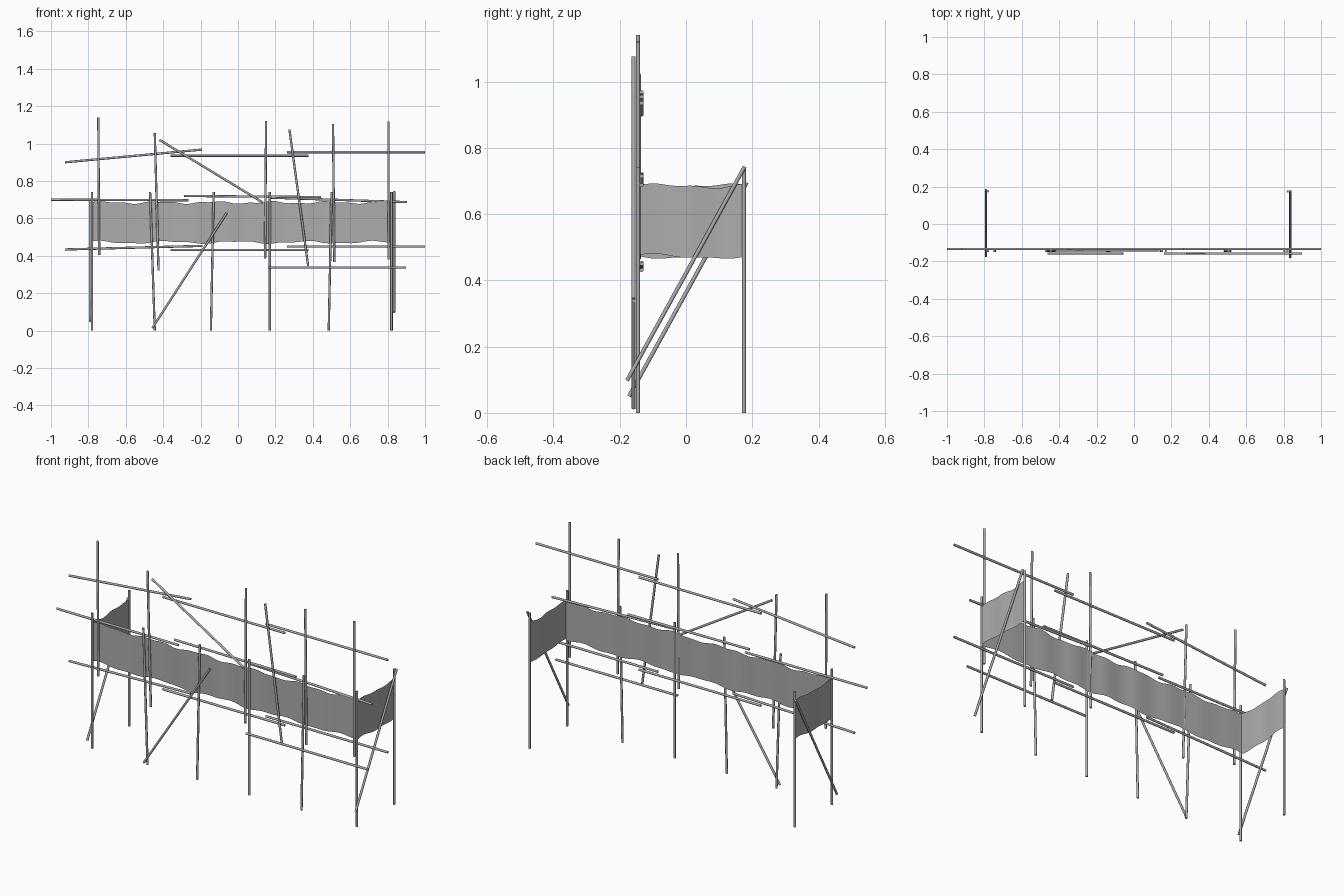
import bpy, bmesh, math
from mathutils import Vector

cube = bpy.data.objects.get("Cube")
if cube:
    bpy.data.objects.remove(cube)


def material(name, value):
    m = bpy.data.materials.new(name)
    m.use_nodes = True
    colour = (value, value, value, 1)
    m.diffuse_color = colour
    m.node_tree.nodes["Principled BSDF"].inputs["Base Color"].default_value = colour
    return m


steel = material("pole grey", 0.42)
fabric = material("cloth grey", 0.42)


def pole(name, start, end, radius=0.006):
    """Round pole between two points."""
    a, b = Vector(start), Vector(end)
    bpy.ops.mesh.primitive_cylinder_add(vertices=12, radius=radius,
                                        depth=(b - a).length, location=(a + b) / 2)
    ob = bpy.context.object
    ob.name = name
    ob.rotation_euler = (b - a).to_track_quat('Z', 'Y').to_euler()
    ob.data.materials.append(steel)
    bpy.ops.object.shade_smooth_by_angle(angle=math.radians(40))


def wall_poles(name, y, spans):
    """Poles lying in the front wall, given as x, z to x, z."""
    for i, (x0, z0, x1, z1) in enumerate(spans):
        pole(f"{name}_{i + 1}", (x0, y, z0), (x1, y, z1))


FRONT, BACK = -0.145, 0.175
LEG = 0.74

# Front legs, slightly out of plumb
wall_poles("front_leg", FRONT, [
    (-0.78, 0, -0.78, LEG), (-0.445, 0, -0.47, LEG), (-0.145, 0, -0.13, LEG),
    (0.17, 0, 0.17, LEG), (0.485, 0, 0.5, LEG), (0.82, 0, 0.82, LEG)])

# Upper uprights
wall_poles("upper_upright", FRONT, [
    (-0.742, 0.405, -0.747, 1.14), (-0.425, 0.322, -0.445, 1.057),
    (0.145, 0.385, 0.15, 1.122), (0.515, 0.367, 0.508, 1.104),
    (0.804, 0.38, 0.804, 1.117)])

# Horizontal rails in three overlapping rows
wall_poles("top_rail", -0.134, [
    (-0.925, 0.90, -0.192, 0.968), (-0.36, 0.935, 0.377, 0.935),
    (0.263, 0.954, 1.0, 0.954)])
wall_poles("middle_rail", -0.134, [
    (-1.0, 0.70, -0.265, 0.697), (-0.29, 0.72, 0.445, 0.714),
    (0.167, 0.711, 0.903, 0.687)])
wall_poles("lower_rail", -0.134, [
    (-0.925, 0.434, -0.19, 0.453), (-0.36, 0.431, 0.377, 0.431),
    (0.263, 0.45, 1.0, 0.45)])

# Poles fixed on the outer face, and the upper diagonal
wall_poles("outer_pole", -0.158, [
    (0.16, 0.338, 0.898, 0.338), (-0.458, 0.014, -0.06, 0.63),
    (0.275, 1.075, 0.375, 0.346)])
wall_poles("upper_diagonal", -0.142, [(-0.42, 1.02, 0.133, 0.685)])

# Back legs and sloping end braces
for side, leg_x, brace_x, foot_y, foot_z in (
        ("right", -0.78, -0.791, -0.172, 0.05), ("left", 0.822, 0.835, -0.178, 0.098)):
    pole(f"{side}_back_leg", (leg_x, BACK, 0), (leg_x, BACK, LEG))
    pole(f"{side}_brace", (brace_x, foot_y, foot_z),
         (brace_x, foot_y + 0.355, foot_z + 0.645))


def cloth(name, start, end, steps, rows=4):
    """Hanging sheet with gentle ripples and wavy hems."""
    a, b = Vector(start), Vector(end)
    along = (b - a).normalized()
    out = Vector((-along.y, along.x, 0))
    length = (b - a).length
    bm = bmesh.new()
    grid = []
    for i in range(steps + 1):
        d = length * i / steps
        fade = math.sin(math.pi * i / steps)
        ripple = 0.003 * math.sin(d * 32) * fade
        top = 0.685 + 0.005 * math.sin(d * 21 + 0.3) + 0.003 * math.sin(d * 47)
        low = 0.472 + 0.006 * math.sin(d * 17 + 1) + 0.003 * math.sin(d * 39)
        p = a + along * d + out * ripple
        grid.append([bm.verts.new((p.x, p.y, low + (top - low) * r / rows))
                     for r in range(rows + 1)])
    for left, right in zip(grid, grid[1:]):
        for r in range(rows):
            bm.faces.new((left[r], right[r], right[r + 1], left[r + 1])).smooth = True
    me = bpy.data.meshes.new(name)
    bm.to_mesh(me)
    bm.free()
    me.materials.append(fabric)
    ob = bpy.data.objects.new(name, me)
    bpy.context.collection.objects.link(ob)


# Cloth screen around the front and both ends
cloth("front_cloth", (-0.78, -0.138, 0), (0.822, -0.138, 0), 96)
cloth("right_end_cloth", (-0.78, 0.18, 0), (-0.78, -0.138, 0), 24)
cloth("left_end_cloth", (0.822, -0.138, 0), (0.822, 0.18, 0), 24)
